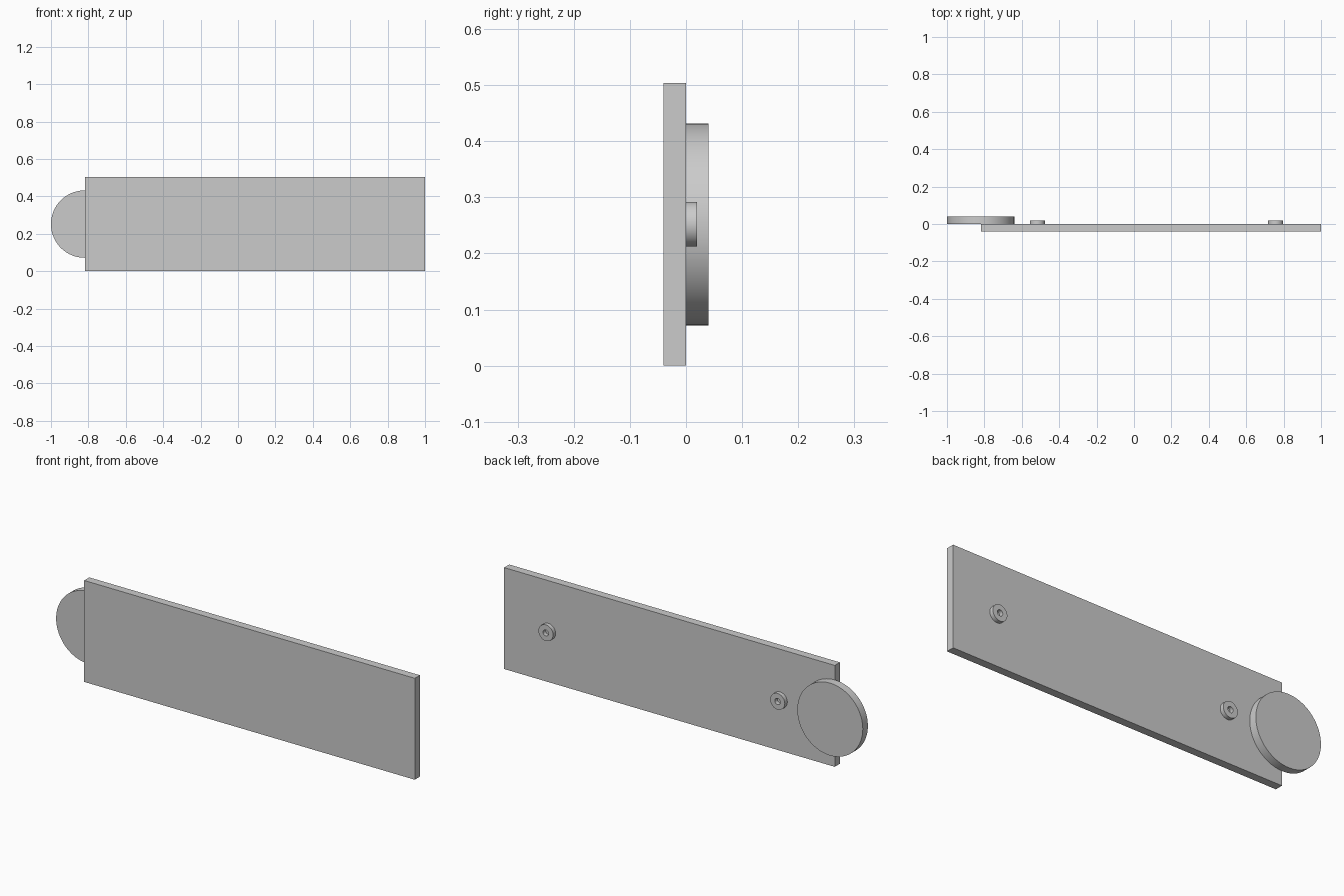
import bpy, bmesh, math
from mathutils import Matrix, Vector

cube = bpy.data.objects.get("Cube")
if cube:
    bpy.data.objects.remove(cube, do_unlink=True)

grey = bpy.data.materials.new("plain grey")
grey.use_nodes = True
colour = (0.6, 0.6, 0.6, 1)
grey.diffuse_color = colour
grey.node_tree.nodes["Principled BSDF"].inputs["Base Color"].default_value = colour

MID_Z = 0.252


def finish(name, bm, smooth=False):
    bmesh.ops.recalc_face_normals(bm, faces=bm.faces)
    mesh = bpy.data.meshes.new(name)
    bm.to_mesh(mesh)
    bm.free()
    mesh.materials.append(grey)
    obj = bpy.data.objects.new(name, mesh)
    bpy.context.collection.objects.link(obj)
    if smooth:
        bpy.ops.object.select_all(action="DESELECT")
        obj.select_set(True)
        bpy.context.view_layer.objects.active = obj
        bpy.ops.object.shade_smooth_by_angle(angle=math.radians(30))
    return obj


def turned(name, x, profile, closed, steps=64):
    """Revolve (radius, y) points about an axis along y."""
    bm = bmesh.new()
    verts = [bm.verts.new((x + r, y, MID_Z)) for r, y in profile]
    pairs = list(zip(verts, verts[1:]))
    if closed:
        pairs.append((verts[-1], verts[0]))
    edges = [bm.edges.new(p) for p in pairs]
    bmesh.ops.spin(bm, geom=verts + edges, cent=(x, 0, MID_Z), axis=(0, 1, 0),
                   angle=math.tau, steps=steps)
    bmesh.ops.remove_doubles(bm, verts=bm.verts, dist=0.0001)
    return finish(name, bm, smooth=True)


# Flat rectangular panel
bm = bmesh.new()
bmesh.ops.create_cube(bm, size=1, matrix=Matrix.Translation(Vector((0.091, -0.02, MID_Z)))
                      @ Matrix.Diagonal((1.818, 0.04, 2 * MID_Z, 1)))
finish("panel", bm)

# Round disc behind the end of the panel
turned("end_disc", -0.82, [(0, 0), (0.18, 0), (0.18, 0.04), (0, 0.04)], False, 96)

# Ring bosses on the back
for name, x in (("right_boss", -0.517), ("left_boss", 0.757)):
    turned(name, x, [(0.015, 0), (0.04, 0), (0.04, 0.02), (0.015, 0.02)], True)
